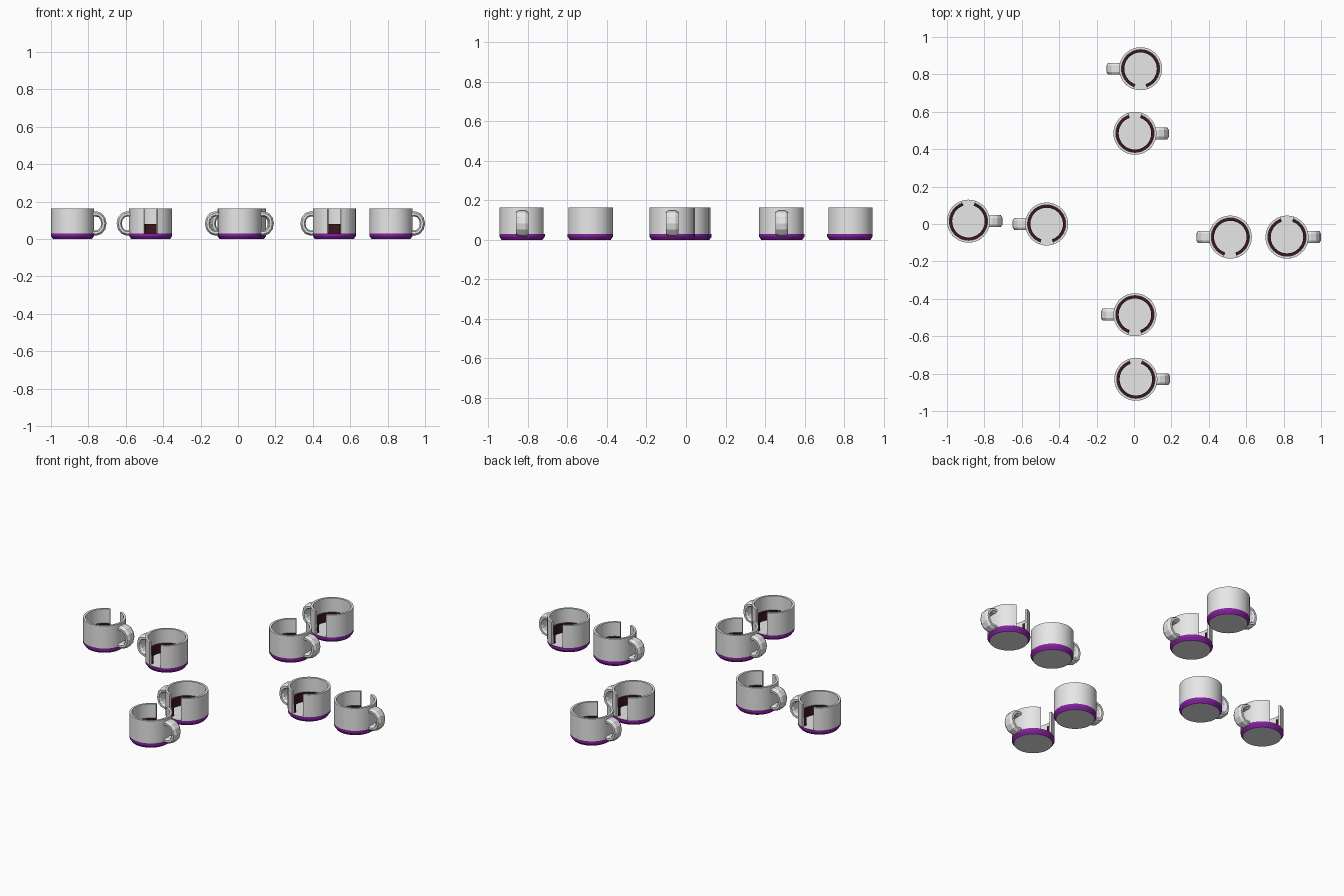
import bpy, bmesh, math

if "Cube" in bpy.data.objects:
    bpy.data.objects.remove(bpy.data.objects["Cube"])

def material(name, rgb):
    m = bpy.data.materials.new(name)
    m.diffuse_color = (*rgb, 1)
    m.use_nodes = True
    m.node_tree.nodes["Principled BSDF"].inputs["Base Color"].default_value = m.diffuse_color
    return m

white = material("white_ceramic", (0.80, 0.80, 0.80))
purple = material("purple_band", (0.24, 0.014, 0.36))
brown = material("dark_brown", (0.042, 0.009, 0.012))

R, H, FLOOR = 0.115, 0.163, 0.03
GAP = math.radians(18.5)          # half the opening in the wall
SEG = 36

def finish(bm, name, mats, rule=None):
    bmesh.ops.remove_doubles(bm, verts=bm.verts, dist=1e-5)
    bmesh.ops.dissolve_degenerate(bm, edges=bm.edges, dist=1e-6)
    bmesh.ops.recalc_face_normals(bm, faces=bm.faces)
    bm.normal_update()
    if rule:
        for f in bm.faces:
            f.material_index = rule(f)
    me = bpy.data.meshes.new(name)
    bm.to_mesh(me)
    bm.free()
    for m in mats:
        me.materials.append(m)
    return me

def bridge(bm, rings, closed):
    """Skin closed section rings, joining the last to the first or capping the ends."""
    n, k = len(rings), len(rings[0])
    for i in range(n if closed else n - 1):
        a, b = rings[i], rings[(i + 1) % n]
        for j in range(k):
            bm.faces.new((a[j], a[(j + 1) % k], b[(j + 1) % k], b[j]))
    if not closed:
        bm.faces.new(rings[0])
        bm.faces.new(rings[-1][::-1])

def arc_wall(name, profile, mat):
    """Revolve a closed (r, z) profile, leaving the opening at -y."""
    bm = bmesh.new()
    rings = []
    for i in range(SEG + 1):
        a = -math.pi / 2 + GAP + (2 * math.pi - 2 * GAP) * i / SEG
        rings.append([bm.verts.new((r * math.cos(a), r * math.sin(a), z)) for r, z in profile])
    bridge(bm, rings, False)
    return finish(bm, name, [mat])

# Base: chamfered disc, purple sides, white floor and underside
def base_mesh():
    bm = bmesh.new()
    rings = []
    for r, z in ((0.104, 0), (R, 0.016), (R, FLOOR)):
        rings.append([bm.verts.new((r * math.cos(2 * math.pi * i / SEG),
                                    r * math.sin(2 * math.pi * i / SEG), z)) for i in range(SEG)])
    bridge(bm, rings, False)
    return finish(bm, "base", [white, purple], lambda f: 0 if abs(f.normal.z) > 0.9 else 1)

# Handle: faceted half ring on the -x side
def handle_mesh():
    bm = bmesh.new()
    section = [(0.014, 0.018), (0.005, 0.032), (-0.007, 0.032), (-0.014, 0.018),
               (-0.014, -0.018), (-0.007, -0.032), (0.005, -0.032), (0.014, -0.018)]
    path = [(-0.105, 0.132)]
    for i in range(7):
        a = math.radians(90 + 30 * i)
        path.append((-0.127 + 0.041 * math.cos(a), 0.083 + 0.051 * math.sin(a)))
    path.append((-0.105, 0.034))
    rings = []
    for i, (x, z) in enumerate(path):
        p, q = path[max(i - 1, 0)], path[min(i + 1, len(path) - 1)]
        dx, dz = q[0] - p[0], q[1] - p[1]
        l = math.hypot(dx, dz)
        nx, nz = dz / l, -dx / l      # across the path
        rings.append([bm.verts.new((x + nx * u, v, z + nz * u)) for u, v in section])
    bridge(bm, rings, False)
    return finish(bm, "handle", [white])

parts = {
    "mug_base": base_mesh(),
    "mug_wall": arc_wall("wall", [(R, FLOOR), (R, H), (0.102, H), (0.102, FLOOR)], white),
    "mug_lining": arc_wall("lining", [(0.1021, FLOOR), (0.1021, 0.08), (0.087, 0.08), (0.087, FLOOR)], brown),
    "mug_handle": handle_mesh(),
}

# Eight mugs; turned ones have the handle at +x and the opening at +y
mugs = [(0.035, 0.83, False), (0.005, 0.485, True),
        (-0.885, 0.015, True), (-0.467, 0.0, False),
        (0.515, -0.07, False), (0.818, -0.07, True),
        (0.005, -0.485, False), (0.01, -0.83, True)]

for n, (x, y, turned) in enumerate(mugs):
    for name, me in parts.items():
        ob = bpy.data.objects.new(f"{name}_{n + 1}", me)
        bpy.context.collection.objects.link(ob)
        ob.location = (x, y, 0)
        ob.rotation_euler.z = math.pi if turned else 0
        # Smooth round parts once; the handle stays faceted
        if n == 0 and name != "mug_handle":
            bpy.ops.object.select_all(action='DESELECT')
            ob.select_set(True)
            bpy.context.view_layer.objects.active = ob
            bpy.ops.object.shade_smooth_by_angle(angle=math.radians(25))
